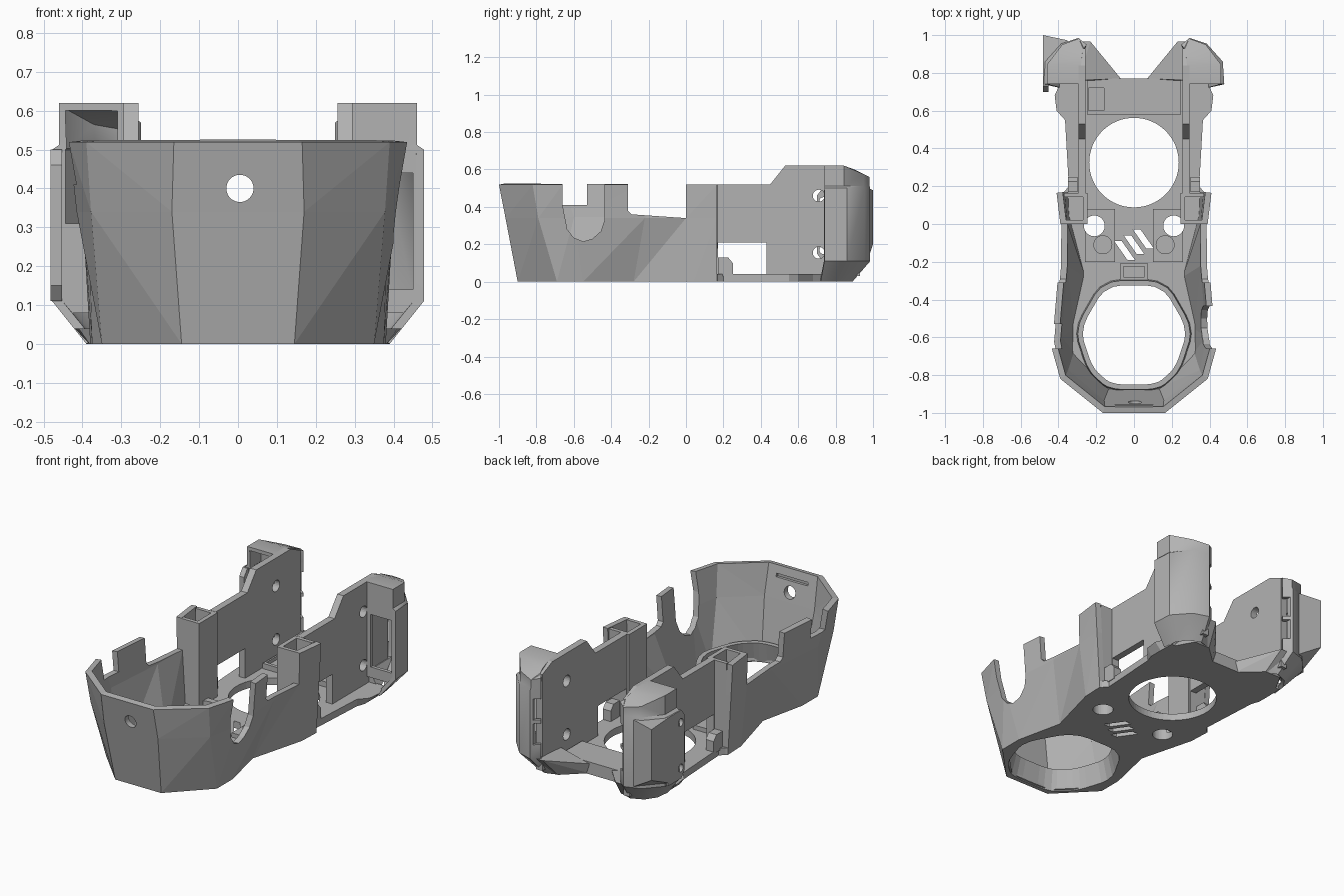
import bpy, bmesh, math
from mathutils import Vector

cube = bpy.data.objects.get("Cube")
if cube:
    bpy.data.objects.remove(cube, do_unlink=True)

grey = bpy.data.materials.new("plain grey")
grey.use_nodes = True
GREY = (0.45, 0.45, 0.45, 1)
grey.diffuse_color = GREY
grey.node_tree.nodes["Principled BSDF"].inputs["Base Color"].default_value = GREY


# Helpers
def make(name, bm, fix=True):
    if fix:
        bmesh.ops.recalc_face_normals(bm, faces=bm.faces[:])
    me = bpy.data.meshes.new(name)
    bm.to_mesh(me)
    bm.free()
    me.materials.append(grey)
    ob = bpy.data.objects.new(name, me)
    bpy.context.collection.objects.link(ob)
    return ob


def prism(name, pts, lo, hi, axis="z"):
    """Extrude a flat outline along an axis."""
    place = {"x": lambda a, b, h: (h, a, b), "y": lambda a, b, h: (a, h, b),
             "z": lambda a, b, h: (a, b, h)}[axis]
    bm = bmesh.new()
    low = [bm.verts.new(place(a, b, lo)) for a, b in pts]
    top = [bm.verts.new(place(a, b, hi)) for a, b in pts]
    n = len(pts)
    bm.faces.new(low)
    bm.faces.new(top)
    for i in range(n):
        j = (i + 1) % n
        bm.faces.new((low[i], low[j], top[j], top[i]))
    return make(name, bm)


def box(name, x0, x1, y0, y1, z0, z1):
    return prism(name, [(x0, y0), (x1, y0), (x1, y1), (x0, y1)], z0, z1)


def disc(name, a, b, r, lo, hi, axis="z", n=40):
    ring = [(a + r * math.cos(t * math.tau / n), b + r * math.sin(t * math.tau / n))
            for t in range(n)]
    return prism(name, ring, lo, hi, axis)


def hull(name, pts):
    bm = bmesh.new()
    for p in pts:
        bm.verts.new(p)
    bmesh.ops.convex_hull(bm, input=bm.verts[:])
    return make(name, bm)


def bake(ob):
    bpy.context.view_layer.update()
    me = bpy.data.meshes.new_from_object(
        ob.evaluated_get(bpy.context.evaluated_depsgraph_get()))
    ob.modifiers.clear()
    ob.data = me


def mirror(ob):
    ob.modifiers.new("mirror", "MIRROR").merge_threshold = 0.001
    bake(ob)


def cut(ob, *cutters):
    for c in cutters:
        m = ob.modifiers.new("cut", "BOOLEAN")
        m.operation, m.solver, m.object = "DIFFERENCE", "EXACT", c
    bake(ob)
    for c in cutters:
        bpy.data.objects.remove(c, do_unlink=True)


def shell(name, rings, thick, even):
    """Faceted skin through rings, low to high and rear to front, mirrored and thickened."""
    bm = bmesh.new()
    rows = [[bm.verts.new(p) for p in r] for r in rings]
    for lo, hi in zip(rows, rows[1:]):
        for i in range(len(lo) - 1):
            bm.faces.new((lo[i], hi[i], lo[i + 1]))
            bm.faces.new((lo[i + 1], hi[i], hi[i + 1]))
    ob = make(name, bm, fix=False)
    mirror(ob)
    s = ob.modifiers.new("thickness", "SOLIDIFY")
    s.thickness, s.offset, s.use_even_offset = thick, -1, even
    bake(ob)
    return ob


def both(pts):
    return pts + [(-x, y) for x, y in reversed(pts)]


# Front bowl and side walls
base = [(.38, .165), (.375, .04), (.29, -.28), (.35, -.55), (.35, -.69), (.145, -.9), (0, -.9)]
belly = [(.4, .165), (.385, 0), (.385, -.22), (.415, -.6), (.378, -.79), (.17, -.965), (0, -.965)]
rim = [(.41, .165), (.39, 0), (.4, -.25), (.435, -.66), (.39, -.82), (.165, -1), (0, -1)]
bowl = shell("bowl_wall", [[(x, y, z) for x, y in ring]
                           for ring, z in ((base, 0), (belly, .34), (rim, .519))], .033, True)
cut(bowl,
    prism("side_dip", [(-.31, .7), (-.31, .38), (-.29, .36), (0, .34), (0, .7)], -.6, .6, "x"),
    prism("round_notch", [(-.66, .7), (-.66, .41), (-.635, .28), (-.6, .235), (-.55, .215),
                          (-.5, .23), (-.455, .27), (-.435, .33), (-.435, .7)], .2, .6, "x"),
    prism("square_notch", [(-.66, .7), (-.66, .41), (-.53, .41), (-.53, .7)], -.6, -.2, "x"),
    disc("front_hole", .005, .4, .035, -1.2, -.8, "y"),
    box("inner_slot", -.1, .1, -.972, -.955, .46, .48))

# Floor plate with undercut rear tabs and openings
rear = [(.37, .17), (.345, .2), (.365, .55), (.41, .6), (.42, .68), (.38, .77), (.25, .77)]
floor = prism("floor_plate", both(base[-2::-1] + rear), 0, .04)
for v in floor.data.vertices:
    if v.co.z < .01:
        v.co.x = max(-.382, min(.382, v.co.x))


def opening(scale):
    pts = both([(.12, -.85), (.22, -.76), (.285, -.56), (.15, -.325)])
    for _ in range(2):
        pts = [tuple(Vector(a).lerp(Vector(b), t)) for a, b in
               zip(pts, pts[1:] + pts[:1]) for t in (.18, .82)]
    return [(x * scale, -.585 + (y + .585) * scale) for x, y in pts]


pads = [box("screw_pad", s * .18 - .08, s * .18 + .08, -.2, .08, .03, .065) for s in (-1, 1)]
for s, pad in zip((-1, 1), pads):
    cut(pad, disc("pad_hole", s * .21, -.01, .055, -.1, .3))
    disc("screw_boss", s * .165, -.11, .05, .04, .075)

slashes = []
for x, y in ((-.05, -.14), (.0, -.11), (.05, -.08)):
    slashes.append(prism("vent", [(x - .055, y + .05), (x - .015, y + .05),
                                  (x + .055, y - .05), (x + .015, y - .05)], -.1, .2))
cut(floor, prism("bowl_opening", opening(1.1), -.1, .2),
    disc("round_opening", 0, .325, .237, -.1, .2, n=64),
    disc("hole_right", -.21, -.01, .055, -.1, .2),
    disc("hole_left", .21, -.01, .055, -.1, .2), *slashes)

# Raised funnel around the bowl opening
bm = bmesh.new()
loops = [[bm.verts.new((x, y, z)) for x, y in opening(k)]
         for k, z in ((1.1, .001), (1.0, .12), (1.1, .12), (1.13, .01))]
for a, b in zip(loops, loops[1:] + loops[:1]):
    for i in range(len(a)):
        j = (i + 1) % len(a)
        bm.faces.new((a[i], a[j], b[j], b[i]))
make("opening_lip", bm)

# Small socket behind the funnel
socket = box("socket", -.075, .075, -.3, -.21, .03, .1)
cut(socket, box("socket_hollow", -.055, .055, -.28, -.225, .06, .2))

# Hollow columns where the bowl meets the rear panels
for name, x0, x1, y0, y1 in (("column_inner_wall", .245, .27, 0, .165),
                             ("column_front_wall", .245, .365, 0, .022),
                             ("column_rear_wall", .245, .37, .143, .165)):
    mirror(box(name, x0, x1, y0, y1, .03, .519))

# Rear side panels with window and screw holes
panel = prism("side_panel", [(.165, .03), (.165, .52), (.45, .52), (.53, .62), (.84, .62),
                             (.93, .58), (.93, .03)], .256, .295, "x")
cut(panel, prism("window", [(.17, .04), (.43, .04), (.43, .21), (.17, .21)], .2, .5, "x"),
    disc("upper_hole", .71, .46, .032, .2, .5, "x", 24),
    disc("lower_hole", .71, .155, .032, .2, .5, "x", 24))
mirror(panel)
mirror(prism("lug", [(.17, .03), (.17, .13), (.225, .13), (.25, .1), (.25, .03)], .3, .35, "x"))

# Curved rear posts with sloped caps and tucked-in feet
waist = [(.25, .95), (.295, .985), (.385, .955), (.47, .86), (.478, .74)]
crown = [(.25, .95), (.292, .982), (.38, .95), (.46, .845), (.46, .74)]
posts = shell("rear_post", [
    [(.21, .87, 0), (.27, .89, 0), (.34, .86, 0), (.38, .8, 0), (.39, .72, 0)],
    [(x, y, .11) for x, y in waist],
    [(x, y, .5) for x, y in waist],
    [(x, y, .512) for x, y in crown],
    [(x, y, z) for (x, y), z in zip(crown, (.57, .56, .575, .62, .62))],
    [(.265, .93, .58), (.27, .93, .585), (.275, .9, .6), (.28, .84, .62), (.28, .74, .62)]],
    .022, False)
cut(posts, *[box("slot", s * .262 - .022, s * .262 + .022, .935, 1.02, z, z + .12)
             for s in (-1, 1) for z in (.19, .33)])
bpy.ops.object.select_all(action="DESELECT")
posts.select_set(True)
bpy.context.view_layer.objects.active = posts
bpy.ops.object.shade_smooth_by_angle(angle=math.radians(35))

# Front walls of the posts, each with its own window
front = [(.29, .08), (.45, .08), (.476, .11), (.476, .5), (.458, .512), (.458, .615), (.29, .615)]
left_wall = prism("post_front_left", front, .74, .76, "y")
cut(left_wall, box("window", .32, .45, .7, .8, .14, .44))
right_wall = prism("post_front_right", [(-x, z) for x, z in front], .74, .76, "y")
cut(right_wall, box("window", -.444, -.31, .7, .8, .31, .6))

# Screw flange and tapered fairing on the outside of the right post
flange = prism("side_flange", [(.7, .15), (.7, .46), (.73, .5), (.85, .5), (.85, .11), (.73, .11)],
               -.482, -.452, "x")
cut(flange, *[disc("flange_hole", .735, z, .022, -.6, -.4, "x", 20) for z in (.17, .43)])
hull("post_fairing", [(x, y, z) for x, y, lo, hi in (
    (-.482, 1, .2, .49), (-.482, .83, .12, .5), (-.455, .83, .12, .5), (-.35, .972, .12, .5),
    (-.38, .945, .12, .5)) for z in (lo, hi)])

# Rear feet and raised rear floor
foot = [(.08, .76, 0), (.2, .87, 0), (.3, .87, 0), (.36, .76, 0),
        (.07, .77, .06), (.23, .965, .11), (.3, .965, .11), (.3, .76, .11)]
mirror(hull("rear_foot", foot))
rear_floor = box("rear_floor", -.25, .25, .58, .77, .03, .07)
cut(rear_floor, box("pocket", -.24, -.16, .6, .72, .05, .2))
